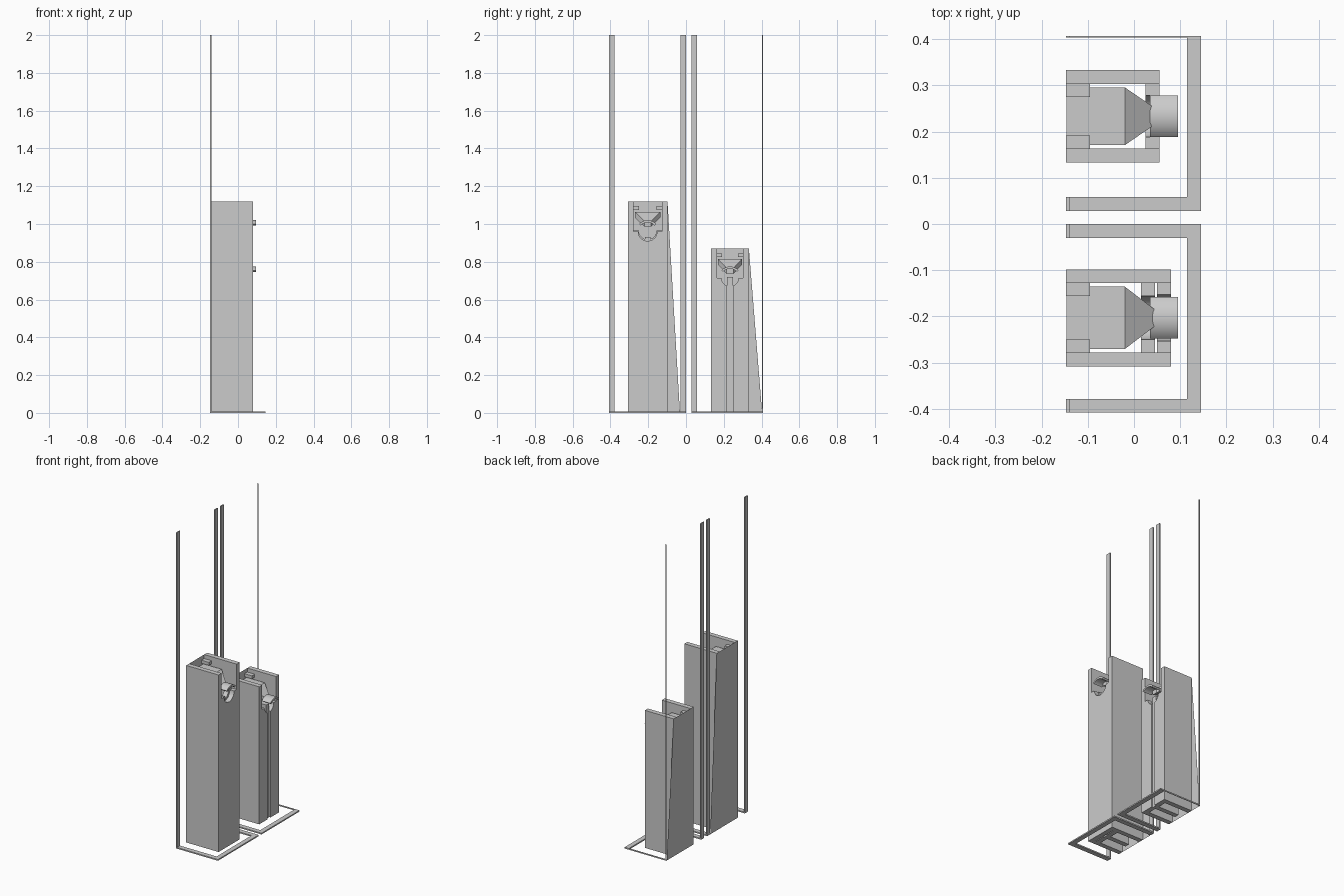
import bpy, bmesh, math

if "Cube" in bpy.data.objects:
    bpy.data.objects.remove(bpy.data.objects["Cube"], do_unlink=True)

grey = bpy.data.materials.new("plain_grey")
grey.use_nodes = True
grey.diffuse_color = (0.6, 0.6, 0.6, 1)
grey.node_tree.nodes["Principled BSDF"].inputs["Base Color"].default_value = (0.6, 0.6, 0.6, 1)

BACK = -0.147


def finish(name, bm):
    bmesh.ops.recalc_face_normals(bm, faces=bm.faces)
    mesh = bpy.data.meshes.new(name)
    bm.to_mesh(mesh)
    bm.free()
    mesh.materials.append(grey)
    obj = bpy.data.objects.new(name, mesh)
    bpy.context.collection.objects.link(obj)
    return obj


def prism(name, points, direction):
    """Extrude a closed outline; a None direction leaves a flat sheet."""
    bm = bmesh.new()
    face = bm.faces.new([bm.verts.new(p) for p in points])
    if direction:
        ext = bmesh.ops.extrude_face_region(bm, geom=[face], use_keep_orig=True)
        verts = [g for g in ext["geom"] if isinstance(g, bmesh.types.BMVert)]
        bmesh.ops.translate(bm, verts=verts, vec=direction)
    return finish(name, bm)


def box(name, x0, x1, y0, y1, z0, z1):
    outline = [(x0, y0, z0), (x1, y0, z0), (x1, y1, z0), (x0, y1, z0)]
    return prism(name, outline, (0, 0, z1 - z0))


def saddle_wall(name, x0, x1, yc, half, z, r, slot):
    """Front wall with a round dip on top and an optional central slot."""
    start = math.acos(slot / r)
    side = [(slot, 0), (half, 0), (half, z)]
    for i in range(13):
        a = start * i / 12
        side.append((r * math.cos(a), z - r * math.sin(a)))
    if slot:
        for s, tag in ((1, "left"), (-1, "right")):
            prism(name + "_" + tag, [(x0, yc + s * y, h) for y, h in side], (x1 - x0, 0, 0))
    else:
        whole = side[1:] + [(-y, h) for y, h in reversed(side[1:-1])]
        prism(name, [(x0, yc + y, h) for y, h in whole], (x1 - x0, 0, 0))


def arch(name, yc, top):
    """Curved plate standing out over the dip in the front wall."""
    half, rise, thick = 0.045, 0.02, 0.012
    radius = (half ** 2 + rise ** 2) / (2 * rise)
    span = math.asin(half / radius)
    angles = [span * (i / 8 - 1) for i in range(17)]
    outline = []
    for r, seq in ((radius, angles), (radius - thick, angles[::-1])):
        outline += [(0.035, yc + r * math.sin(a), top - radius + r * math.cos(a)) for a in seq]
    obj = prism(name, outline, (0.06, 0, 0))
    bpy.ops.object.select_all(action="DESELECT")
    obj.select_set(True)
    bpy.context.view_layer.objects.active = obj
    bpy.ops.object.shade_smooth_by_angle(angle=math.radians(30))


def ramp(name, yc, half, z):
    """Flat shelf that narrows and slopes down to the arch."""
    bm = bmesh.new()
    rings = []
    for x, h, top in ((BACK + 0.001, half, z), (-0.02, half, z), (0.045, 0.018, z - 0.048)):
        corners = ((-h, top), (h, top), (h, top - 0.03), (-h, top - 0.03))
        rings.append([bm.verts.new((x, yc + y, t)) for y, t in corners])
    for a, b in zip(rings, rings[1:]):
        for i in range(4):
            j = (i + 1) % 4
            bm.faces.new((a[i], a[j], b[j], b[i]))
    bm.faces.new(rings[0])
    bm.faces.new(rings[-1])
    finish(name, bm)


def tower(name, yc, half, height, front, spread, dip, radius, arch_top):
    inner = half - 0.03
    shelf = height - 0.056
    # side walls and the small lips above the shelf
    for s, tag in ((1, "left"), (-1, "right")):
        y0, y1 = sorted((yc + s * inner, yc + s * half))
        box(f"{name}_{tag}_wall", BACK, front, y0, y1, 0, height)
        y0, y1 = sorted((yc + s * inner, yc + s * (inner - 0.028)))
        box(f"{name}_{tag}_lip", BACK, -0.095, y0, y1, height - 0.045, height - 0.025)
    # back sheet, flared at one lower corner
    prism(name + "_back_sheet", [(BACK, yc - half, 0), (BACK, yc + half + spread, 0),
                                 (BACK, yc + half, height), (BACK, yc - half, height)], None)
    ramp(name + "_shelf", yc, inner - 0.0075, shelf)
    arch(name + "_arch", yc, arch_top)
    return inner


# Tall tower with a slotted inner wall and a closed front plate
inner = tower("tall_tower", -0.203, 0.105, 1.12, 0.08, 0.066, 0.96, 0.05, 1.02)
saddle_wall("tall_front_plate", 0.05, 0.08, -0.203, inner, 0.96, 0.05, 0)
saddle_wall("tall_inner_wall", 0.015, 0.045, -0.203, inner, 0.965, 0.047, 0.015)
box("tall_stem", -0.12, 0.04, -0.218, -0.188, 0, 0.93)

# Short tower with its slotted wall exposed
inner = tower("short_tower", 0.233, 0.1, 0.87, 0.055, 0.07, 0.715, 0.045, 0.775)
saddle_wall("short_front_wall", 0.025, 0.055, 0.233, inner, 0.715, 0.045, 0.015)
box("short_stem", -0.12, 0.045, 0.218, 0.248, 0, 0.72)

# Two floor frames with upright posts at the back
for tag, low, high in (("right", (-0.408, -0.378), (-0.03, 0)),
                       ("left", (0.028, 0.058), (0.403, 0.407))):
    box(tag + "_frame_front", 0.115, 0.145, low[0], high[1], 0, 0.008)
    for side, (y0, y1) in (("near", low), ("far", high)):
        box(f"{tag}_frame_{side}_bar", BACK, 0.115, y0, y1, 0, 0.008)
        box(f"{tag}_{side}_post", BACK, -0.14, y0, y1, 0.008, 2)
